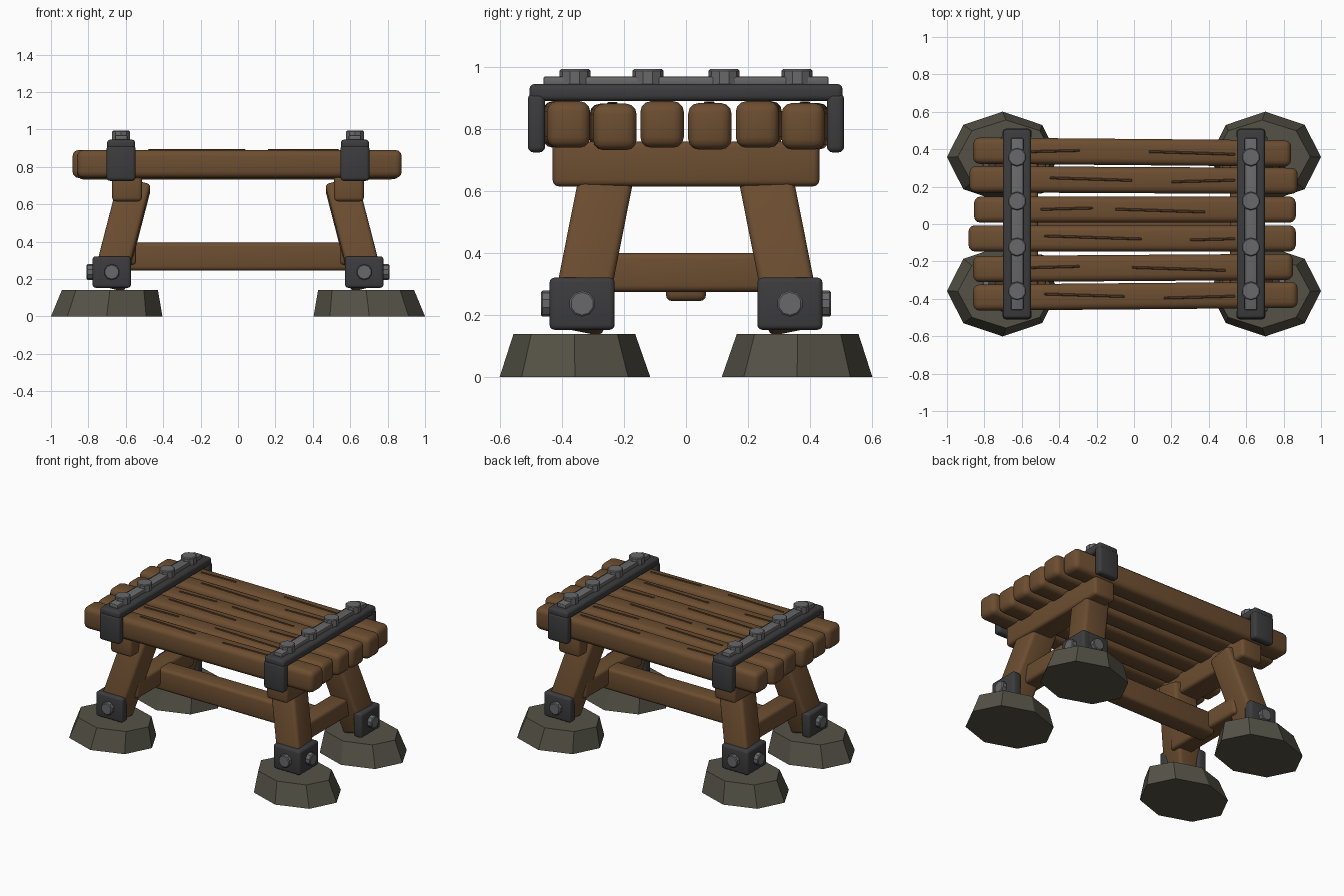
import bpy, bmesh, math
from mathutils import Matrix, Vector

if "Cube" in bpy.data.objects:
    bpy.data.objects.remove(bpy.data.objects["Cube"])


def material(name, rgb):
    m = bpy.data.materials.new(name)
    m.diffuse_color = (*rgb, 1)
    m.use_nodes = True
    m.node_tree.nodes["Principled BSDF"].inputs["Base Color"].default_value = m.diffuse_color
    return m


WOOD = material("wood", (0.15, 0.075, 0.03))
GRAIN = material("wood_grain", (0.11, 0.055, 0.022))
IRON = material("dark_iron", (0.045, 0.045, 0.048))
STEEL = material("bolt_steel", (0.14, 0.14, 0.145))
STONE = material("stone", (0.09, 0.085, 0.062))


def finish(name, bm, mat, smooth=True):
    bmesh.ops.recalc_face_normals(bm, faces=bm.faces[:])
    me = bpy.data.meshes.new(name)
    bm.to_mesh(me)
    bm.free()
    me.materials.append(mat)
    ob = bpy.data.objects.new(name, me)
    bpy.context.collection.objects.link(ob)
    if smooth:
        bpy.ops.object.select_all(action='DESELECT')
        ob.select_set(True)
        bpy.context.view_layer.objects.active = ob
        bpy.ops.object.shade_smooth_by_angle(angle=math.radians(35))
    return ob


def box(name, centre, size, mat, bevel=0.02, rot=None, segments=3):
    bm = bmesh.new()
    bmesh.ops.create_cube(bm, size=1, matrix=Matrix.Diagonal((*size, 1)))
    if bevel:
        bmesh.ops.bevel(bm, geom=bm.edges[:], offset=bevel, segments=segments,
                        profile=0.5, affect='EDGES')
    m = Matrix.Translation(centre) @ (rot or Matrix()).to_4x4()
    bmesh.ops.transform(bm, matrix=m, verts=bm.verts[:])
    return finish(name, bm, mat)


def bolt(name, start, end, radius, sides=10):
    a, b = Vector(start), Vector(end)
    bm = bmesh.new()
    bmesh.ops.create_cone(bm, cap_ends=True, segments=sides, radius1=radius,
                          radius2=radius, depth=(b - a).length)
    bevel_edges = [e for e in bm.edges if e.verts[0].co.z > 0 and e.verts[1].co.z > 0]
    bmesh.ops.bevel(bm, geom=bevel_edges, offset=0.005, segments=1, affect='EDGES')
    q = (b - a).to_track_quat('Z', 'Y').to_matrix().to_4x4()
    bmesh.ops.transform(bm, matrix=Matrix.Translation((a + b) / 2) @ q, verts=bm.verts[:])
    return finish(name, bm, STEEL)


# Planks: y, x start, x end, top z, yaw, then grain marks as (x start, x end)
planks = [
    (0.385, -0.86, 0.84, 0.884, -0.5, [(-0.55, -0.29), (0.08, 0.54)]),
    (0.235, -0.88, 0.875, 0.89, -0.3, [(-0.45, -0.01), (0.20, 0.54)]),
    (0.077, -0.855, 0.865, 0.884, 0.0, [(-0.50, -0.22), (-0.10, 0.38)]),
    (-0.077, -0.885, 0.865, 0.89, 0.0, [(-0.48, 0.04), (0.30, 0.54)]),
    (-0.235, -0.86, 0.85, 0.882, 0.4, [(-0.55, -0.29), (-0.01, 0.49)]),
    (-0.386, -0.86, 0.875, 0.89, 0.5, [(-0.48, -0.05), (0.16, 0.54)]),
]
for i, (y, x0, x1, top, yaw, marks) in enumerate(planks):
    rot = Matrix.Rotation(math.radians(yaw), 4, 'Z')
    box(f"plank_{i + 1}", ((x0 + x1) / 2, y, top - 0.075), (x1 - x0, 0.14, 0.15),
        WOOD, 0.034, rot)
    for j, (a, b) in enumerate(marks):
        tilt = Matrix.Rotation(math.radians((1.5, -1.8)[(i + j) % 2]), 4, 'Z')
        box(f"grain_{i + 1}_{j + 1}", ((a + b) / 2, y + 0.005 * (-1) ** j, top),
            (b - a, 0.013, 0.01), GRAIN, 0.003, tilt, 1)

# Long stretcher between the two ends
box("long_stretcher", (0, 0, 0.32), (1.2, 0.13, 0.15), WOOD, 0.022)

for sx, side in ((-1, "left"), (1, "right")):
    # Cross beam and low stretcher of each end frame
    box(f"{side}_cross_beam", (sx * 0.593, 0, 0.688), (0.16, 0.86, 0.145), WOOD, 0.02)
    box(f"{side}_stretcher", (sx * 0.61, 0, 0.338), (0.13, 0.62, 0.125), WOOD, 0.02)

    # Iron strap over the planks, with a raised rib and bolts
    x = sx * 0.625
    box(f"{side}_strap_top", (x, 0, 0.918), (0.15, 1.01, 0.055), IRON, 0.017)
    box(f"{side}_strap_rib", (x, 0, 0.955), (0.066, 0.92, 0.03), STEEL, 0.007, segments=2)
    for sy in (-1, 1):
        box(f"{side}_strap_end", (x, sy * 0.482, 0.82), (0.155, 0.056, 0.19), IRON, 0.018)
    for k, y in enumerate((-0.358, -0.123, 0.123, 0.358)):
        bolt(f"{side}_strap_bolt_{k + 1}", (x, y, 0.93), (x, y, 0.993), 0.05)

    for sy, end in ((-1, "front"), (1, "back")):
        name = f"{end}_{side}"
        # Splayed leg
        low = Vector((sx * 0.692, sy * 0.352, 0.165))
        high = Vector((sx * 0.55, sy * 0.243, 0.715))
        d = (high - low).normalized()
        u = (Vector((1, 0, 0)) - d * d.x).normalized()
        rot = Matrix((u, d.cross(u), d)).transposed()
        box(f"{name}_leg", (low + high) / 2, (0.175, 0.175, (high - low).length),
            WOOD, 0.022, rot)

        # Corner bracket: two plates on the outer leg faces, each with a bolt
        cx, cy, cz = sx * 0.675, sy * 0.335, 0.237
        box(f"{name}_bracket_side", (sx * 0.745, cy, cz), (0.065, 0.21, 0.168), IRON, 0.016)
        box(f"{name}_bracket_face", (cx, sy * 0.407, cz), (0.205, 0.065, 0.168), IRON, 0.016)
        bolt(f"{name}_side_bolt", (sx * 0.75, cy, cz), (sx * 0.81, cy, cz), 0.042)
        bolt(f"{name}_face_bolt", (cx, sy * 0.41, cz), (cx, sy * 0.468, cz), 0.042)

        # Faceted stone foot
        bm = bmesh.new()
        rings = []
        for ox, oy, rx, ry, z in ((0.702, 0.358, 0.298, 0.243, 0), (0.685, 0.36, 0.257, 0.196, 0.14)):
            rings.append([bm.verts.new((sx * (ox + rx * math.cos(k * math.pi / 4)),
                                        sy * (oy + ry * math.sin(k * math.pi / 4)), z))
                          for k in range(8)])
        for k in range(8):
            n = (k + 1) % 8
            bm.faces.new((rings[0][k], rings[0][n], rings[1][n], rings[1][k]))
        for r in rings:
            bm.faces.new(r)
        finish(f"{name}_foot", bm, STONE, smooth=False)
